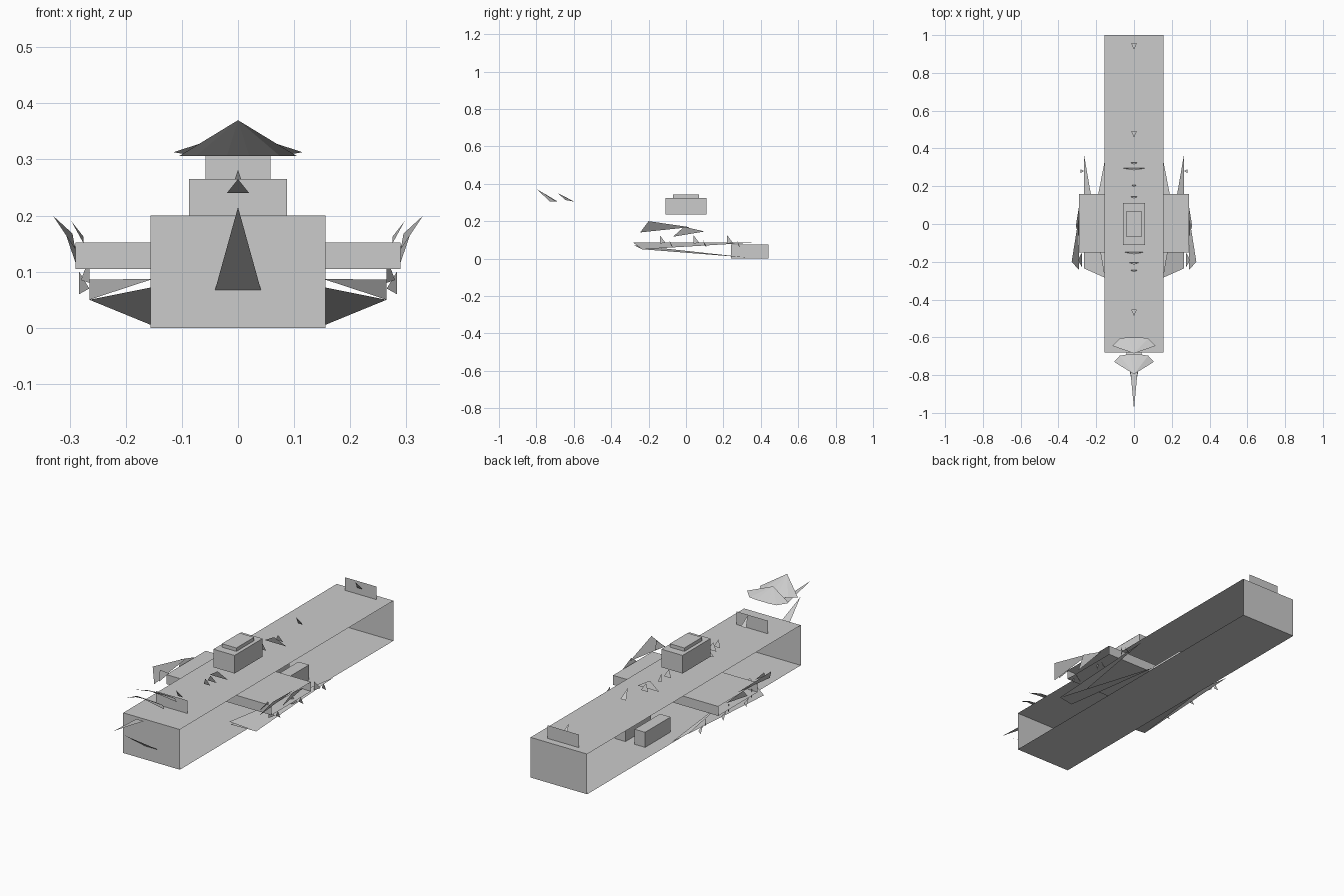
import bpy, math

if "Cube" in bpy.data.objects:
    bpy.data.objects.remove(bpy.data.objects["Cube"])


def mesh(name, verts, faces):
    me = bpy.data.meshes.new(name)
    me.from_pydata(verts, [], faces)
    ob = bpy.data.objects.new(name, me)
    bpy.context.collection.objects.link(ob)
    return ob


def box(name, x0, x1, y0, y1, z0, z1, sides=True):
    """Box; sides=False leaves the two x-facing sides open."""
    v = [(x, y, z) for x in (x0, x1) for y in (y0, y1) for z in (z0, z1)]
    f = [(0, 4, 5, 1), (2, 3, 7, 6), (0, 2, 6, 4), (1, 5, 7, 3)]
    if sides:
        f += [(0, 1, 3, 2), (4, 6, 7, 5)]
    return mesh(name, v, f)


def triangles(name, tris, mirror=False):
    """Loose triangular plates, optionally mirrored across x = 0."""
    v = [p for t in tris for p in t]
    ob = mesh(name, v, [(i, i + 1, i + 2) for i in range(0, len(v), 3)])
    if mirror:
        ob.modifiers.new("mirror", 'MIRROR').use_mirror_merge = False
    return ob


def spike(w, y_base, z_base, y_tip, z_tip):
    """Symmetric triangle with its base across x."""
    return [(-w, y_base, z_base), (w, y_base, z_base), (0, y_tip, z_tip)]


# Open-sided hull and cross wing
box("hull", -.156, .156, -.68, 1.0, 0, .2, sides=False)
box("wing", -.29, .29, -.15, .16, .105, .152, sides=False)

# Cabin on the deck
box("cabin", -.058, .058, -.11, .11, .235, .325)
box("cabin_roof", -.04, .04, -.07, .07, .325, .342)

# Engine blocks inside the hull
for side, (a, b) in {"right": (.025, .083), "left": (-.083, -.025)}.items():
    box("engine_block_" + side, a, b, .24, .44, 0, .075)

# Upright end plates on the deck
for name, y in (("front_plate", -.52), ("back_plate", .965)):
    mesh(name, [(-.087, y, .2), (.087, y, .2), (.087, y, .265), (-.087, y, .265)],
         [(0, 1, 2, 3)])

# Lower side sheets
triangles("side_sheet", [
    [(.265, .37, .086), (.265, -.235, .05), (.152, -.285, .087)],
    [(.155, .335, .005), (.265, -.235, .05), (.155, -.28, .072)],
], mirror=True)

# Swept fins at the wing tips
triangles("wing_fin", [
    [(.29, -.245, .14), (.33, -.2, .2), (.295, .02, .168)],
    [(.29, -.07, .117), (.308, -.01, .17), (.29, .1, .145)],
    [(.275, -.23, .15), (.297, -.19, .19), (.275, -.15, .162)],
], mirror=True)

# Small spurs along the side sheets
spurs = []
for y in (-.14, .04, .22):
    spurs.append([(.265, y, .125), (.265, y, .08), (.28, y + .03, .085)])
    spurs.append([(.265, y + .06, .07), (.283, y + .05, .1), (.283, y + .07, .06)])
triangles("side_spur", spurs, mirror=True)

# Bow spikes
triangles("bow_spike", [
    spike(.041, -.68, .067, -.9, .215),
    spike(.02, -.77, .24, -.98, .265),
])

# Row of small spines on the deck centreline
triangles("deck_spine", [
    spike(.015, y + .018, .235, y - .018, .282) for y in (.94, .475, -.47)
] + [
    spike(w, y + .006, .215, y - .006, .25)
    for y, w in ((.32, .02), (.29, .06), (.2, .01), (.14, .02),
                 (-.155, .05), (-.21, .025), (-.25, .018))
])


# Raised half-cone fans above the bow
def fan(name, apex_y, apex_z, rim):
    pts = [(-x, y, z) for x, y, z in rim] + [(x, y, z) for x, y, z in reversed(rim)]
    return mesh(name, [(0, apex_y, apex_z)] + pts,
                [(0, i, i + 1) for i in range(1, len(pts))])


fan("front_fan", -.795, .37, [(.105, -.73, .306), (.075, -.697, .306), (.02, -.688, .306)])
fan("back_fan", -.685, .35, [(.115, -.645, .313), (.075, -.605, .306), (.033, -.6, .306)])
